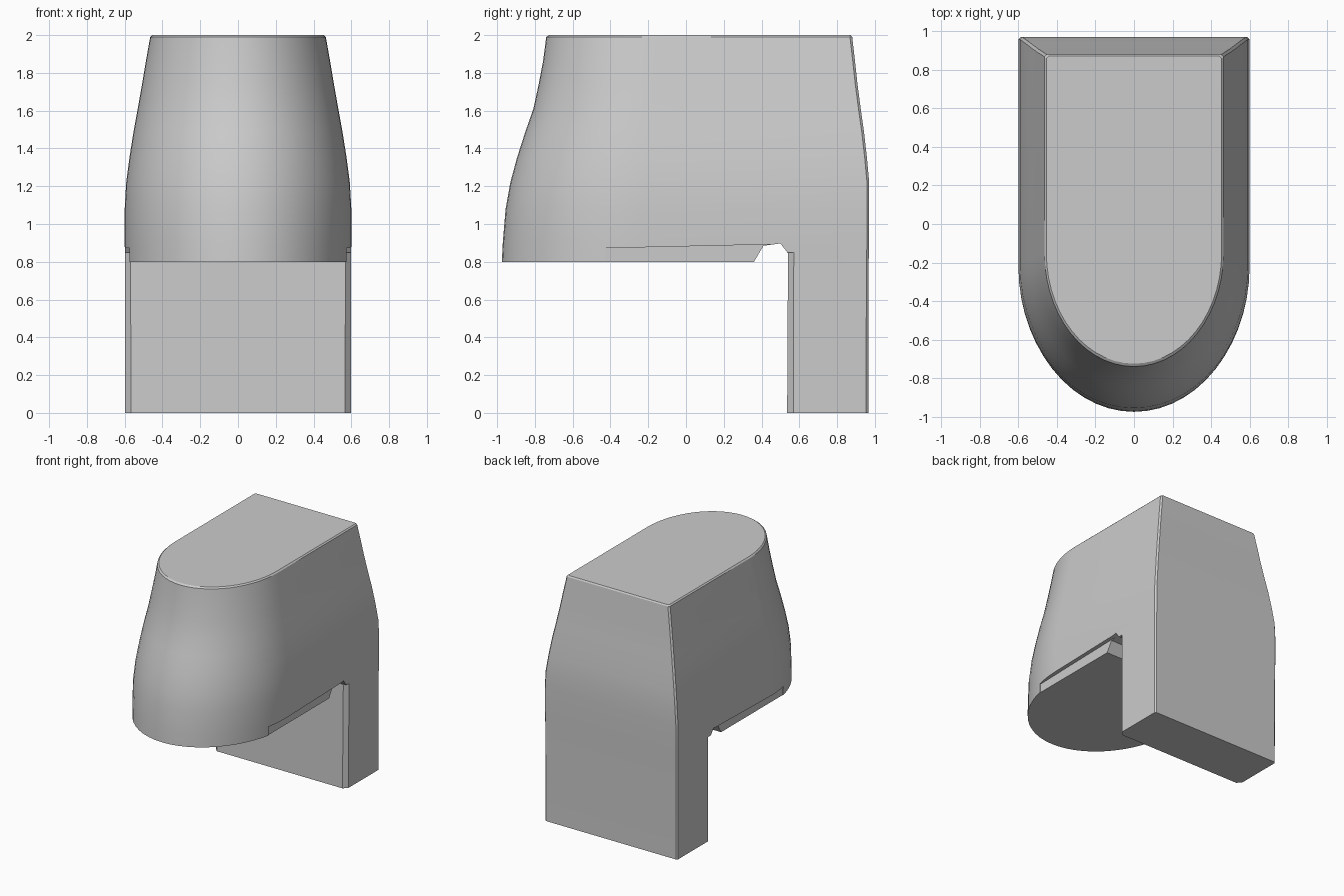
import bpy, bmesh, math

if "Cube" in bpy.data.objects:
    bpy.data.objects.remove(bpy.data.objects["Cube"])

# (height, half width, front tip y, back y, y where the rounded nose begins)
SECTIONS = [
    (0.00, 0.597, -0.975, 0.965, -0.22),
    (0.80, 0.598, -0.975, 0.967, -0.22),
    (0.90, 0.600, -0.970, 0.970, -0.22),
    (1.08, 0.600, -0.955, 0.970, -0.22),
    (1.22, 0.592, -0.930, 0.970, -0.21),
    (1.35, 0.575, -0.895, 0.958, -0.20),
    (1.49, 0.553, -0.850, 0.942, -0.19),
    (1.61, 0.531, -0.808, 0.925, -0.18),
    (1.74, 0.508, -0.780, 0.908, -0.17),
    (1.86, 0.488, -0.757, 0.895, -0.16),
    (1.99, 0.465, -0.740, 0.880, -0.15),
    (2.00, 0.455, -0.725, 0.872, -0.15),
]
NOSE_STEPS = 28


def mesh_object(name, bm):
    bmesh.ops.recalc_face_normals(bm, faces=bm.faces)
    mesh = bpy.data.meshes.new(name)
    bm.to_mesh(mesh)
    bm.free()
    obj = bpy.data.objects.new(name, mesh)
    bpy.context.collection.objects.link(obj)
    return obj


def loft(name, rings):
    bm = bmesh.new()
    loops = [[bm.verts.new(p) for p in ring] for ring in rings]
    n = len(loops[0])
    for a, b in zip(loops, loops[1:]):
        for i in range(n):
            j = (i + 1) % n
            bm.faces.new((a[i], a[j], b[j], b[i]))
    bm.faces.new(loops[0])
    bm.faces.new(loops[-1])
    return mesh_object(name, bm)


def d_ring(z, w, front, back, start):
    ring = [(w, back - 0.012, z), (w - 0.012, back, z),
            (-w + 0.012, back, z), (-w, back - 0.012, z)]
    for i in range(NOSE_STEPS + 1):
        a = math.pi * i / NOSE_STEPS
        ring.append((-w * math.cos(a), start + (front - start) * math.sin(a), z))
    return ring


def carve(target, cutter):
    cutter.hide_render = True
    mod = target.modifiers.new("carve", 'BOOLEAN')
    mod.operation = 'DIFFERENCE'
    mod.solver = 'EXACT'
    mod.object = cutter
    bpy.ops.object.select_all(action='DESELECT')
    bpy.context.view_layer.objects.active = target
    target.select_set(True)
    bpy.ops.object.modifier_apply(modifier=mod.name)
    bpy.data.objects.remove(cutter, do_unlink=True)


# Tapered housing and rear leg as one D-shaped loft
housing = loft("housing_with_leg", [d_ring(*s) for s in SECTIONS])

# Space under the housing, leaving the rear leg and a groove in front of it
profile = [(-1.3, -0.1), (-1.3, 0.8), (0.36, 0.8), (0.41, 0.885),
           (0.50, 0.897), (0.54, 0.845), (0.535, -0.1)]
carve(housing, loft("undercut", [[(x, y, z) for y, z in profile] for x in (-1, 1)]))

for side in (-1, 1):
    # Shallow step along the lower side edge
    step = [(-0.43, 0.7), (-0.43, 0.872), (0.45, 0.892), (0.45, 0.7)]
    carve(housing, loft("side_step", [[(side * x, y, z) for y, z in step]
                                      for x in (0.568, 0.8)]))
    # Chamfered front corner of the leg
    corner = [(0.565, 0.5), (0.565, 0.535), (0.605, 0.578), (0.7, 0.5)]
    carve(housing, loft("leg_chamfer", [[(side * x, y, z) for x, y in corner]
                                        for z in (-0.1, 0.85)]))

bpy.ops.object.shade_smooth_by_angle(angle=math.radians(28))
